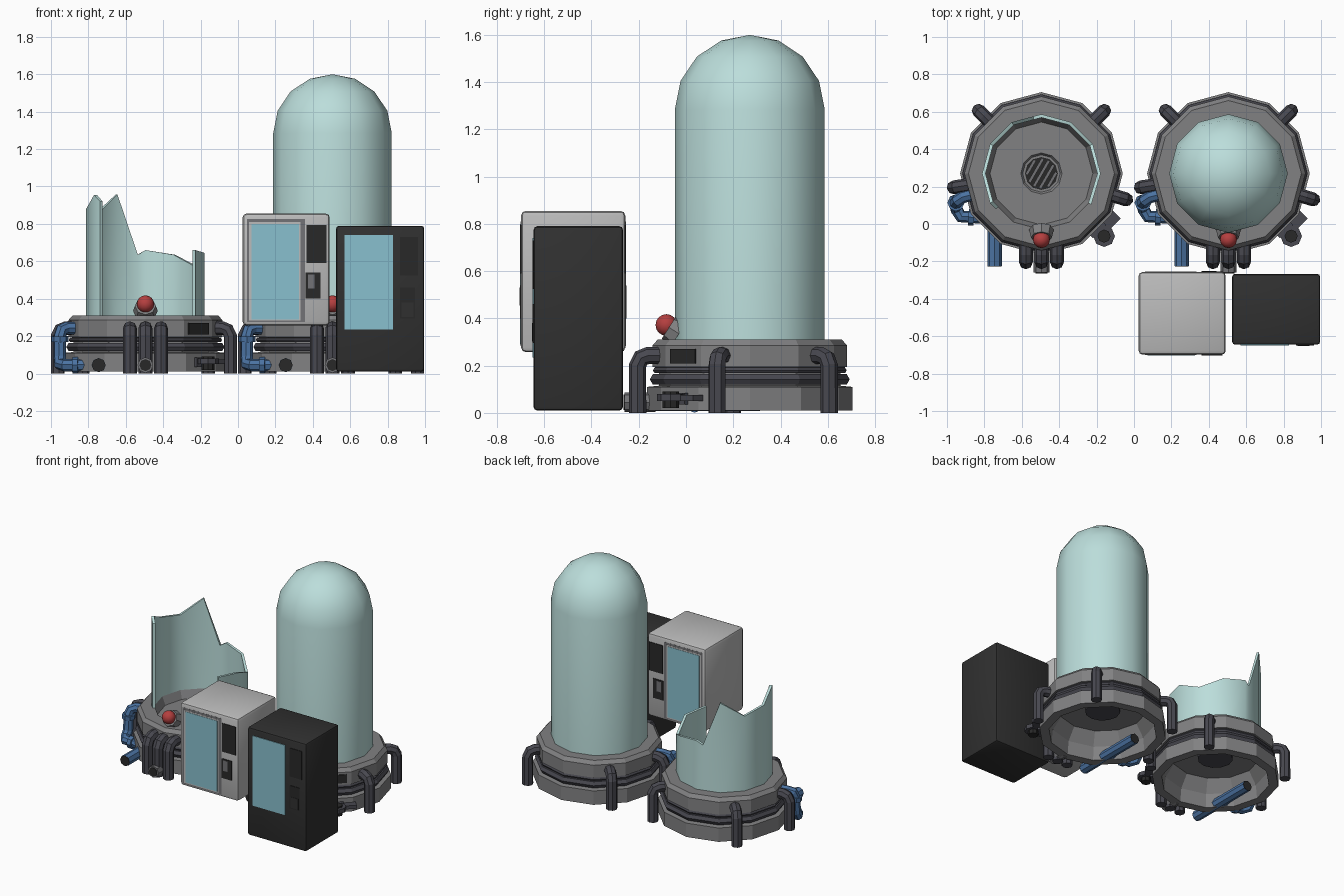
import bpy, bmesh, math
from mathutils import Vector, Matrix

if "Cube" in bpy.data.objects:
    bpy.data.objects.remove(bpy.data.objects["Cube"])


def mat(name, c):
    m = bpy.data.materials.new(name)
    m.diffuse_color = (*c, 1)
    m.use_nodes = True
    m.node_tree.nodes["Principled BSDF"].inputs["Base Color"].default_value = m.diffuse_color
    return m


GREY = mat("base grey", (.22, .22, .225))
DARK = mat("dark pipe", (.065, .065, .08))
BLACK = mat("near black", (.022, .022, .022))
BLUE = mat("blue pipe", (.07, .17, .36))
RED = mat("lamp red", (.46, .05, .05))
GLASS = mat("pale glass", (.50, .73, .71))
LIGHT = mat("cabinet light grey", (.50, .50, .50))
CASE = mat("cabinet black", (.03, .03, .03))
WINDOW = mat("window teal", (.25, .53, .62))
FRAME = mat("frame grey", (.17, .17, .18))


def finish(bm, name, m, loc=(0, 0, 0), smooth=None):
    bmesh.ops.recalc_face_normals(bm, faces=bm.faces)
    me = bpy.data.meshes.new(name)
    bm.to_mesh(me)
    bm.free()
    me.materials.append(m)
    ob = bpy.data.objects.new(name, me)
    ob.location = loc
    bpy.context.collection.objects.link(ob)
    if smooth:
        bpy.ops.object.select_all(action='DESELECT')
        ob.select_set(True)
        bpy.context.view_layer.objects.active = ob
        bpy.ops.object.shade_smooth_by_angle(angle=math.radians(smooth))
    return ob


def lathe(name, prof, m, loc, closed=True, n=12, smooth=None):
    """Revolve an (r, z) profile round z."""
    bm = bmesh.new()
    rings = []
    for r, z in prof:
        if r == 0:
            rings.append([bm.verts.new((0, 0, z))] * n)
        else:
            rings.append([bm.verts.new((r * math.cos(k * math.tau / n), r * math.sin(k * math.tau / n), z))
                          for k in range(n)])
    pairs = list(zip(rings, rings[1:])) + ([(rings[-1], rings[0])] if closed else [])
    for a, b in pairs:
        for k in range(n):
            q = list(dict.fromkeys([a[k], a[(k + 1) % n], b[(k + 1) % n], b[k]]))
            if len(q) > 2:
                bm.faces.new(q)
    return finish(bm, name, m, loc, smooth)


def box(name, lo, hi, m, bevel=0, loc=(0, 0, 0), turn=0):
    bm = bmesh.new()
    lo, hi = Vector(lo), Vector(hi)
    bmesh.ops.create_cube(bm, size=1, matrix=Matrix.Translation((lo + hi) / 2) @ Matrix.Diagonal((*(hi - lo), 1)))
    if bevel:
        bmesh.ops.bevel(bm, geom=bm.edges[:], offset=bevel, segments=2, affect='EDGES', profile=.5)
    ob = finish(bm, name, m, loc, 40 if bevel else None)
    ob.rotation_euler.z = turn
    return ob


def rod(name, a, b, r, m, loc, n=8, r2=None):
    a, b = Vector(a), Vector(b)
    bm = bmesh.new()
    rot = (b - a).to_track_quat('Z', 'Y').to_matrix().to_4x4()
    bmesh.ops.create_cone(bm, cap_ends=True, segments=n, radius1=r, radius2=r if r2 is None else r2,
                          depth=(b - a).length, matrix=Matrix.Translation((a + b) / 2) @ rot)
    return finish(bm, name, m, loc)


def tube(name, pts, r, m, loc, turn=0):
    """Bent pipe along a path."""
    cu = bpy.data.curves.new(name, 'CURVE')
    cu.dimensions = '3D'
    cu.bevel_depth, cu.bevel_resolution, cu.use_fill_caps = r, 2, True
    sp = cu.splines.new('POLY')
    sp.points.add(len(pts) - 1)
    for p, c in zip(sp.points, pts):
        p.co = (*c, 1)
    sp.use_smooth = False
    cu.materials.append(m)
    ob = bpy.data.objects.new(name, cu)
    ob.location, ob.rotation_euler.z = loc, turn
    bpy.context.collection.objects.link(ob)
    bpy.ops.object.select_all(action='DESELECT')
    ob.select_set(True)
    bpy.context.view_layer.objects.active = ob
    bpy.ops.object.convert(target='MESH')


def pod_base(tag, loc):
    # hollow stepped base with a floor and a drain
    lathe(tag + "_base", [(.37, .01), (.435, .01), (.435, .11), (.385, .115), (.385, .19), (.412, .195),
                          (.412, .285), (.39, .31), (.30, .31), (.275, .25), (.11, .25), (.10, .235), (0, .235),
                          (0, .20), (.30, .20), (.36, .11)], GREY, loc)
    rod(tag + "_drain", (0, 0, .235), (0, 0, .243), .088, BLACK, loc, 12)
    for k in range(-2, 3):
        w = math.sqrt(.08 ** 2 - (k * .033) ** 2)
        box(tag + "_drain_bar", (k * .033 - .008, -w, .24), (k * .033 + .008, w, .252), FRAME, 0, loc, -math.pi / 6)
    rod(tag + "_drain_underside", (0, 0, .18), (0, 0, .20), .12, DARK, loc, 12)
    # hoops in the groove
    for z, r in ((.142, .026), (.18, .013)):
        lathe(tag + "_hoop", [(.397 + r * math.cos(a * math.pi / 3), z + r * math.sin(a * math.pi / 3))
                              for a in range(6)], DARK, loc)
    # dark pipes bent over the rim
    path = [(.37, 0, .243), (.43, 0, .243), (.46, 0, .232), (.475, 0, .20), (.475, 0, .0)]
    for deg in (45, 135, 189, -17):
        tube(tag + "_rim_pipe", path, .037, DARK, loc, math.radians(deg))
    for s in (-.083, 0, .083):
        tube(tag + "_front_pipe", [(x, s, z) for x, y, z in path], .037, DARK, loc, -math.pi / 2)
    rod(tag + "_front_nozzle", (0, -.40, .045), (0, -.53, .045), .042, FRAME, loc)
    rod(tag + "_front_nozzle_cap", (0, -.53, .045), (0, -.534, .045), .032, BLACK, loc)
    # blue pipes on the left
    tube(tag + "_blue_loop", [(-.36, -.11, .243), (-.42, -.125, .243), (-.448, -.145, .232), (-.457, -.155, .20),
                              (-.457, -.165, .085), (-.455, -.19, .05), (-.43, -.23, .045), (-.25, -.24, .045)],
         .034, BLUE, loc)
    rod(tag + "_blue_collar_top", (-.457, -.155, .17), (-.457, -.157, .20), .045, BLUE, loc)
    rod(tag + "_blue_collar_low", (-.39, -.233, .045), (-.36, -.235, .045), .044, BLUE, loc)
    rod(tag + "_blue_rod", (-.25, .04, .045), (-.25, -.495, .045), .038, BLUE, loc)
    for y, d in ((.04, .003), (-.495, -.003)):
        rod(tag + "_blue_rod_cap", (-.25, y, .045), (-.25, y + d, .045), .037, BLACK, loc)
    # panel and valve on the front right, both facing diagonally
    box(tag + "_panel", (.38, -.075, .21), (.404, .075, .27), BLACK, 0, loc, -math.pi / 4)
    box(tag + "_valve_bracket", (.38, -.05, .035), (.44, .05, .085), DARK, 0, loc, -math.pi / 4)
    box(tag + "_valve_arm", (.40, -.02, .05), (.47, .13, .075), DARK, 0, loc, -math.pi / 4)
    rod(tag + "_valve_stem", (.335, -.335, .02), (.335, -.335, .09), .035, BLACK, loc)
    rod(tag + "_valve_wheel", (.335, -.335, .05), (.335, -.335, .08), .058, DARK, loc)
    # red lamp on a tilted mount
    rod(tag + "_lamp_mount", (0, -.30, .335), (0, -.342, .362), .066, GREY, loc, 8, .056)
    bm = bmesh.new()
    bmesh.ops.create_uvsphere(bm, u_segments=12, v_segments=8, radius=.046)
    finish(bm, tag + "_lamp", RED, (loc[0], loc[1] - .353, .372), 50)


LEFT, RIGHT = (-.495, .27, 0), (.505, .27, 0)
pod_base("broken_pod", LEFT)
pod_base("whole_pod", RIGHT)

# whole glass dome
R = .317
arc = [(R * math.cos(math.radians(a)), 1.285 + .315 * math.sin(math.radians(a))) for a in (0, 22.5, 45, 67.5)]
lathe("glass_dome", [(R, .25)] + arc + [(0, 1.6)], GLASS, RIGHT, closed=False, smooth=40)

# broken glass wall: angle in degrees, height of the jagged top
jag = [(-32, .66), (0, .645), (30, .575), (60, .635), (90, .66), (98, .635), (120, .957),
       (150, .85), (180, .88), (210, .955), (218, .92)]
bm = bmesh.new()
cols = []
for deg, top in jag:
    off = math.radians(deg % 30 - 15)
    r = R * math.cos(math.radians(15)) / math.cos(off)
    a = math.radians(deg)
    cols.append([[bm.verts.new((q * math.cos(a), q * math.sin(a), z)) for z in (.25, top)] for q in (r, r - .018)])
for (o1, i1), (o2, i2) in zip(cols, cols[1:]):
    for q in ((o1[0], o2[0], o2[1], o1[1]), (i1[0], i1[1], i2[1], i2[0]),
              (o1[1], o2[1], i2[1], i1[1]), (o1[0], i1[0], i2[0], o2[0])):
        bm.faces.new(q)
for o, i in (cols[0], cols[-1]):
    bm.faces.new((o[0], o[1], i[1], i[0]))
finish(bm, "broken_glass", GLASS, LEFT, 40)


def plate(name, x0, x1, z0, z1, y, side, t, m):
    """Thin plate on a cabinet face; side is -1 for front, 1 for back."""
    ya, yb = sorted((y - side * .003, y + side * t))
    box(name, (x0, ya, z0), (x1, yb, z1), m)


# light cabinet, with the same panels front and back
box("light_cabinet", (.025, -.698, .257), (.49, -.257, .855), LIGHT, .02)
for y, s in ((-.698, -1), (-.257, 1)):
    plate("light_frame", .047, .357, .275, .825, y, s, .001, FRAME)
    plate("light_frame_trim", .06, .335, .283, .81, y, s, .002, LIGHT)
    plate("light_window", .072, .325, .29, .80, y, s, .004, WINDOW)
    plate("light_keypad", .365, .472, .59, .795, y, s, .004, BLACK)
    plate("light_hatch", .36, .44, .40, .54, y, s, .005, BLACK)
    plate("light_hatch_flap", .375, .41, .455, .53, y, s, .006, FRAME)

# black cabinet
box("black_cabinet", (.525, -.645, .01), (.995, -.267, .79), CASE, .015)
plate("black_window", .57, .83, .235, .74, -.645, -1, .004, WINDOW)
plate("black_keypad", .867, .962, .525, .73, -.645, -1, .004, BLACK)
plate("black_hatch", .867, .945, .295, .46, -.645, -1, .004, BLACK)
plate("black_hatch_flap", .875, .937, .303, .38, -.645, -1, .006, CASE)
